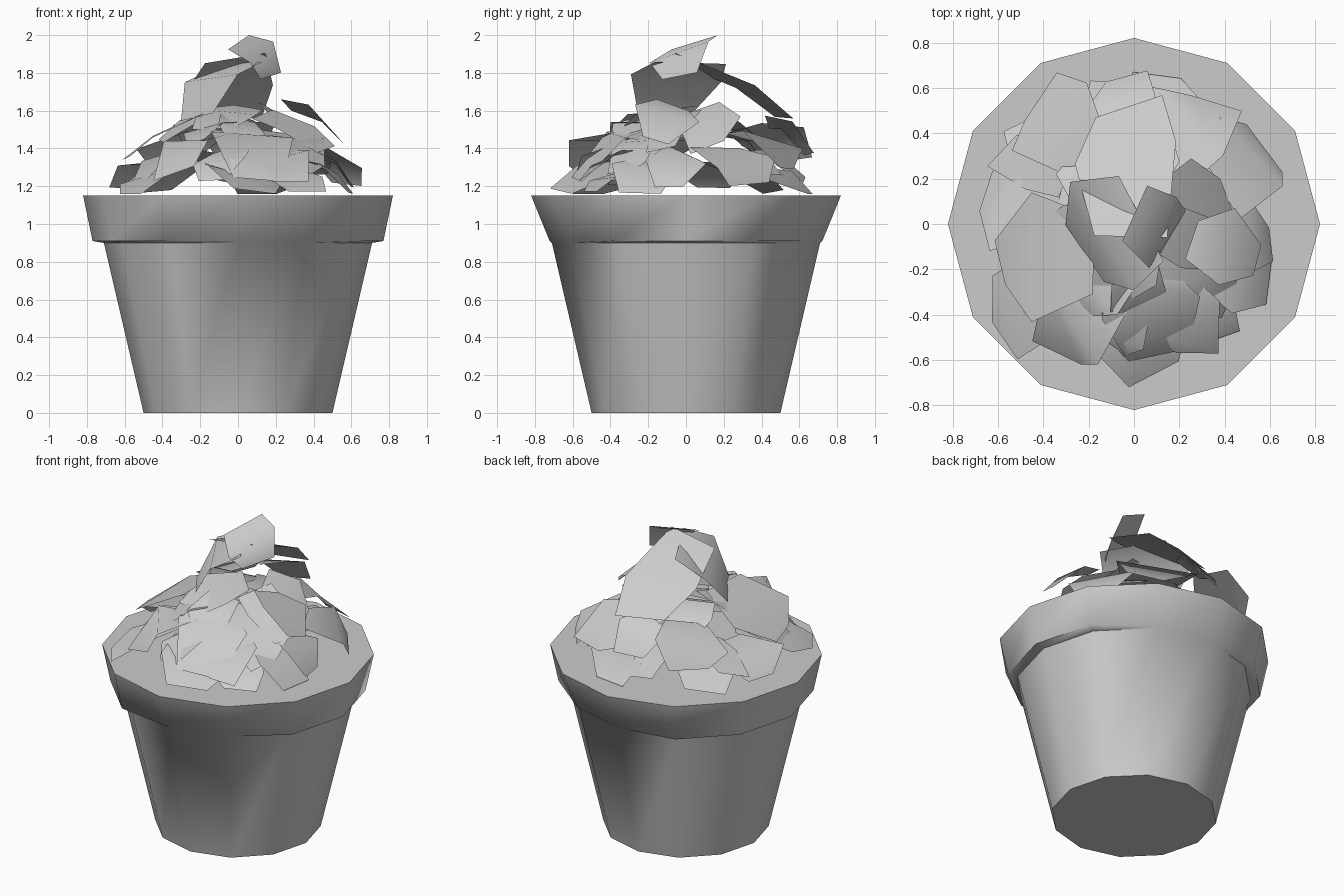
import bpy, bmesh, math, random
from mathutils import Matrix, Vector

if "Cube" in bpy.data.objects:
    bpy.data.objects.remove(bpy.data.objects["Cube"])

random.seed(7)
SIDES = 12


def finish(name, bm, angle):
    mesh = bpy.data.meshes.new(name)
    bm.to_mesh(mesh)
    bm.free()
    mesh.shade_smooth()
    mesh.set_sharp_from_angle(angle=math.radians(angle))
    obj = bpy.data.objects.new(name, mesh)
    bpy.context.collection.objects.link(obj)
    return obj


def ring(bm, radius, z):
    verts = []
    for i in range(SIDES):
        a = 2 * math.pi * i / SIDES
        r = radius(math.degrees(a)) if callable(radius) else radius
        verts.append(bm.verts.new((r * math.cos(a), r * math.sin(a), z)))
    return verts


# Pot: tapered wall; the lip stands out at the left and right and
# melts into the wall at the front and back right
def lip(a):
    return 0.722 if 45 < a < 100 or 250 < a < 320 else 0.77


bm = bmesh.new()
rings = [ring(bm, r, z) for r, z in
         [(0.5, 0), (0.71, 0.9), (lip, 0.91), (0.82, 1.15)]]
for low, high in zip(rings, rings[1:]):
    for i in range(SIDES):
        j = (i + 1) % SIDES
        bm.faces.new((low[i], low[j], high[j], high[i]))
bm.faces.new(rings[0][::-1])
bm.faces.new(rings[-1])
finish("pot", bm, 60)


# Leaf: bent angular sheet, sloping down and away from the middle
def leaf(name, x, y, z, length, width, slope, top=None):
    bm = bmesh.new()
    bend = random.uniform(0.2, 0.9)
    rows = []
    for u, half in [(-0.5, 0.34), (0.0, 0.5), (0.48, 0.3)]:
        row = []
        for side in (-1, 1):
            du = random.uniform(-0.16, 0.16)
            dv = random.uniform(-0.14, 0.1)
            row.append(bm.verts.new(((u + du) * length,
                                     side * (half + dv) * width,
                                     -bend * u * u * length)))
        rows.append(row)
    for a, b in zip(rows, rows[1:]):
        bm.faces.new((a[0], b[0], b[1], a[1]))
    spread = 0.05 if top else 0.25
    heading = math.atan2(y, x) + random.uniform(-spread, spread)
    roll = random.uniform(-0.3, 0.3)
    bm.transform(Matrix.Translation((x, y, z))
                 @ Matrix.Rotation(heading, 4, 'Z')
                 @ Matrix.Rotation(math.radians(slope), 4, 'Y')
                 @ Matrix.Rotation(roll, 4, 'X'))
    if top:
        lift = top - max(v.co.z for v in bm.verts)
        bmesh.ops.translate(bm, verts=bm.verts, vec=Vector((0, 0, lift)))
    # leaves rest on the pot instead of dipping into it
    for v in bm.verts:
        v.co.z = max(v.co.z, 1.16)
    finish(name, bm, 80)


# Outer layer resting on the pot: x, y, z, length, width, slope
outer = [
    (0.04, -0.53, 1.26, 0.40, 0.56, 18),
    (0.28, -0.40, 1.26, 0.40, 0.38, 22),
    (0.50, -0.22, 1.28, 0.32, 0.36, 32),
    (0.52, 0.28, 1.34, 0.40, 0.44, 38),
    (0.14, 0.48, 1.27, 0.40, 0.44, 22),
    (-0.36, 0.36, 1.27, 0.42, 0.42, 22),
    (-0.52, 0.12, 1.32, 0.46, 0.44, 24),
    (-0.45, -0.33, 1.27, 0.44, 0.38, 24),
]
# Middle layer
middle = [
    (0.45, -0.12, 1.56, 0.42, 0.42, 32),
    (0.24, 0.42, 1.46, 0.52, 0.50, 22),
    (-0.06, 0.56, 1.50, 0.26, 0.32, 40),
    (-0.36, 0.44, 1.47, 0.36, 0.40, 28),
    (-0.42, -0.14, 1.48, 0.52, 0.48, 30),
    (-0.28, -0.44, 1.44, 0.44, 0.38, 30),
    (0.04, -0.42, 1.45, 0.44, 0.46, 32),
    (0.30, -0.22, 1.44, 0.44, 0.40, 28),
    (-0.04, -0.14, 1.60, 0.38, 0.40, 18),
]
# Crown leaves
crown = [
    (-0.04, 0.31, 1.73, 0.62, 0.46, 29),
    (-0.14, -0.06, 1.77, 0.42, 0.56, 45),
]
for part, table in [("outer_leaf", outer), ("middle_leaf", middle), ("crown_leaf", crown)]:
    for n, row in enumerate(table):
        leaf(f"{part}_{n + 1}", *row)
leaf("top_leaf", 0.12, -0.05, 1.84, 0.34, 0.40, 44, top=2.0)

# Smaller leaves filling the inside of the heap
for n in range(14):
    a = 2 * math.pi * n / 14 + random.uniform(-0.2, 0.2)
    r = 0.32 if n % 2 else 0.5
    leaf(f"filler_leaf_{n + 1}", r * math.cos(a), r * math.sin(a), 1.82 - 0.95 * r,
         0.34, 0.3, random.uniform(15, 45))
